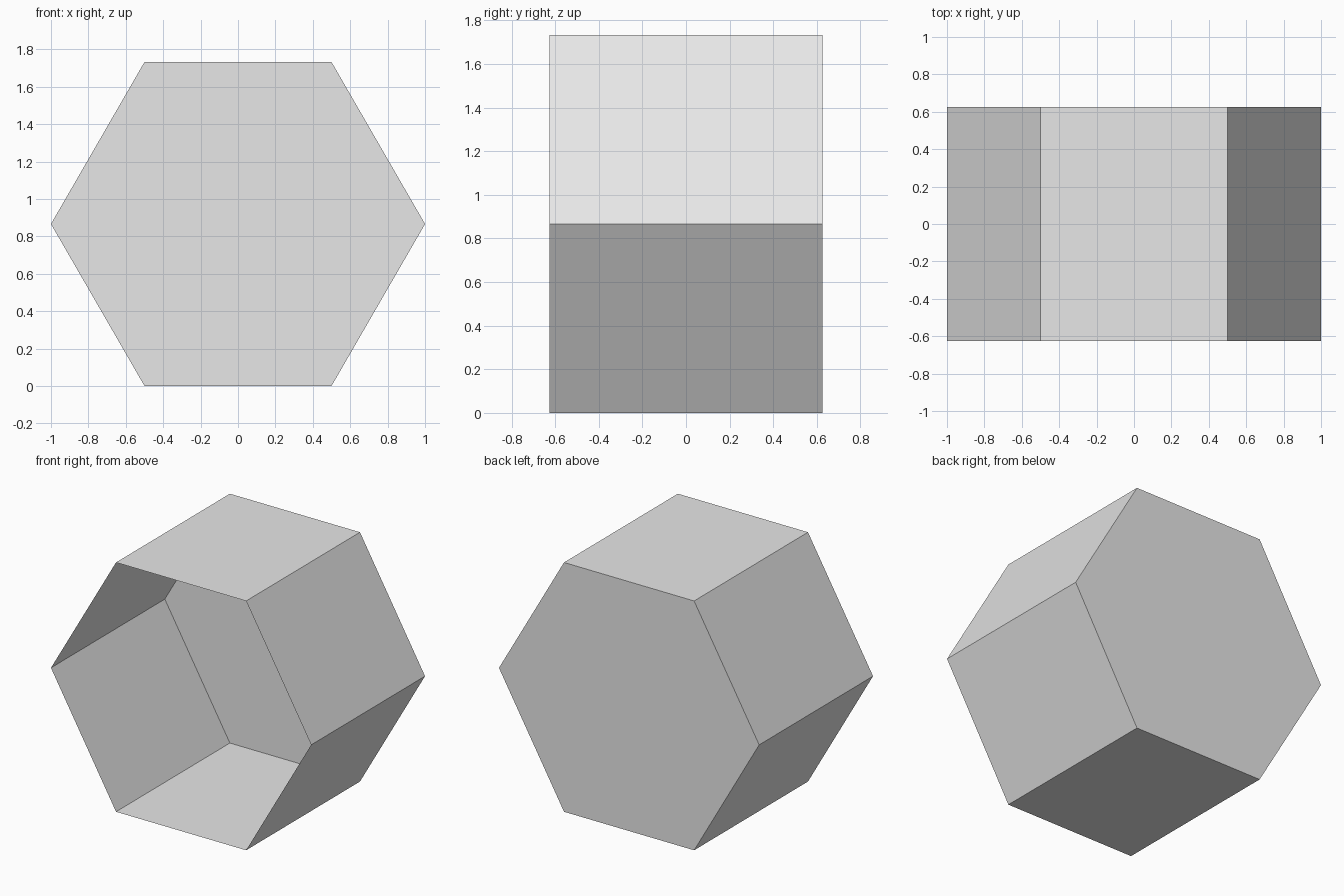
import bpy, bmesh, math
from mathutils import Vector

cube = bpy.data.objects.get("Cube")
if cube:
    bpy.data.objects.remove(cube, do_unlink=True)

SIDES, RADIUS, HALF_DEPTH = 6, 1.0, 0.625
CENTRE_Z = RADIUS * math.sin(math.pi / 3)

# Plain grey material
grey = bpy.data.materials.new("light grey")
grey.use_nodes = True
grey.diffuse_color = (0.8, 0.8, 0.8, 1)
bsdf = next(n for n in grey.node_tree.nodes if n.type == 'BSDF_PRINCIPLED')
bsdf.inputs["Base Color"].default_value = grey.diffuse_color

# Back panel: a hexagon facing +y
bm = bmesh.new()
ring = []
for i in range(SIDES):
    a = math.tau * i / SIDES
    ring.append(bm.verts.new((RADIUS * math.cos(a), HALF_DEPTH,
                              CENTRE_Z + RADIUS * math.sin(a))))
back = bm.faces.new(ring)

# Side walls: the rim drawn forward, leaving the front open
walls = bmesh.ops.extrude_edge_only(bm, edges=back.edges[:])
front_rim = [v for v in walls["geom"] if isinstance(v, bmesh.types.BMVert)]
bmesh.ops.translate(bm, verts=front_rim, vec=(0, -2 * HALF_DEPTH, 0))

# Turn every face outward from the centre
centre = Vector((0, 0, CENTRE_Z))
bm.normal_update()
for face in bm.faces:
    if face.normal.dot(face.calc_center_median() - centre) < 0:
        face.normal_flip()

mesh = bpy.data.meshes.new("hexagonal_cell")
bm.to_mesh(mesh)
bm.free()
mesh.materials.append(grey)
cell = bpy.data.objects.new("hexagonal_cell", mesh)
bpy.context.collection.objects.link(cell)
